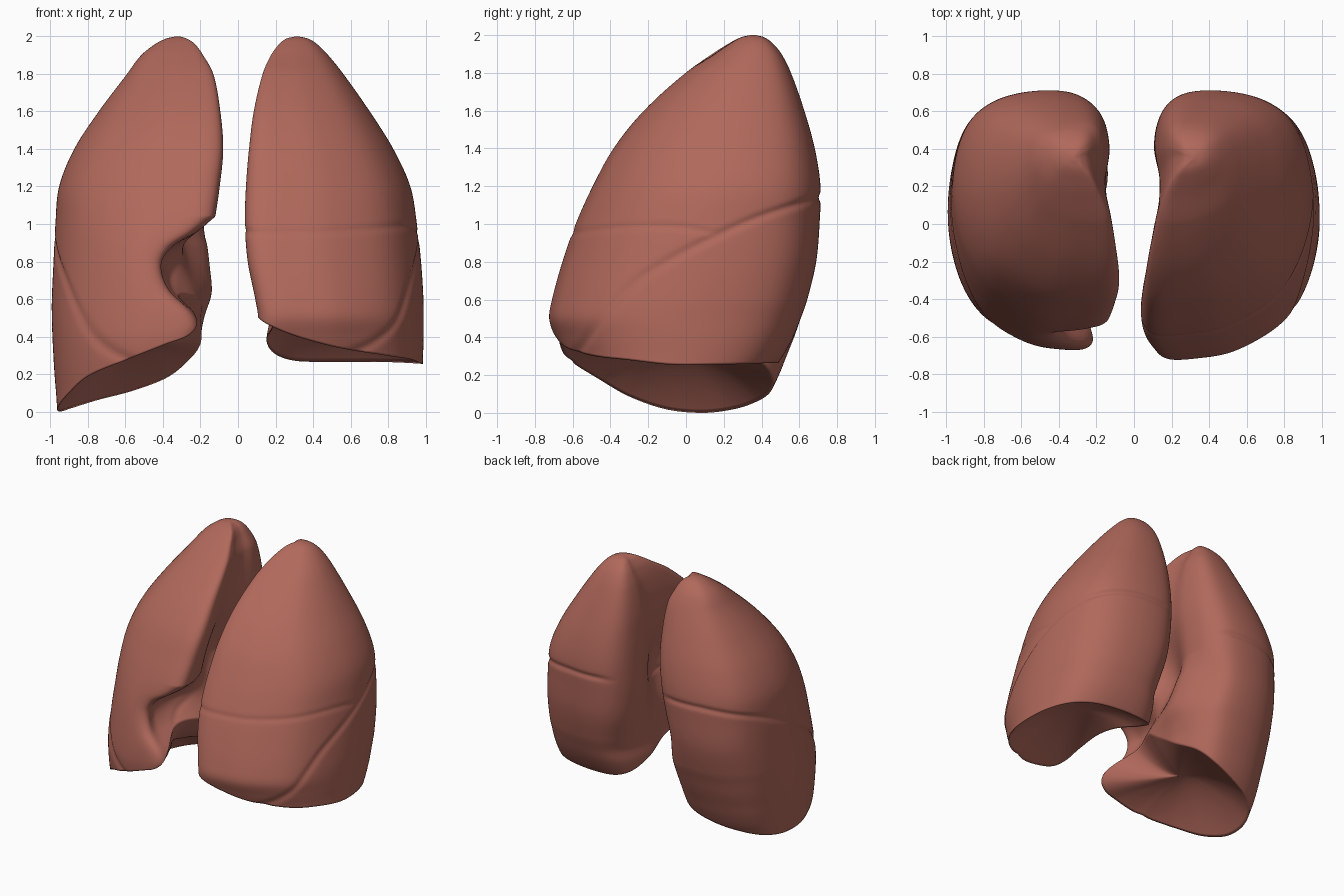
import bpy, bmesh, math

if "Cube" in bpy.data.objects:
    bpy.data.objects.remove(bpy.data.objects["Cube"])

SUB, RINGS, CAP = 10, 180, 30

tissue = bpy.data.materials.new("lung_tissue")
tissue.diffuse_color = (0.44, 0.14, 0.105, 1)
tissue.use_nodes = True
tissue.node_tree.nodes["Principled BSDF"].inputs["Base Color"].default_value = tissue.diffuse_color

# Levels: z, medial x, lateral x, front y, back y (both lungs drawn on +x)
LEVELS_R = [
    (0.20, .08, .98, -.62, .44), (0.30, .085, .983, -.65, .51), (0.40, .09, .986, -.69, .565),
    (0.50, .105, .986, -.72, .605), (0.60, .09, .985, -.705, .64), (0.80, .05, .972, -.65, .687),
    (1.00, .035, .95, -.58, .705), (1.20, .04, .915, -.49, .71), (1.40, .055, .825, -.38, .68),
    (1.60, .08, .70, -.22, .625), (1.80, .13, .56, .00, .555), (1.90, .175, .48, .15, .505),
    (1.96, .22, .42, .24, .455), (1.99, .26, .37, .295, .41), (2.00, .305, .325, .34, .37)]
LEVELS_L = [
    (0.00, .20, .96, -.60, .37), (0.10, .19, .967, -.62, .44), (0.20, .18, .975, -.645, .49),
    (0.30, .165, .981, -.665, .53), (0.40, .155, .986, -.675, .57), (0.50, .14, .989, -.67, .605),
    (0.60, .135, .989, -.655, .64), (0.80, .155, .98, -.61, .687), (1.00, .125, .97, -.56, .705),
    (1.20, .095, .95, -.48, .71), (1.40, .075, .87, -.38, .68), (1.60, .09, .74, -.22, .625),
    (1.80, .13, .59, .00, .555), (1.90, .185, .515, .14, .505), (1.96, .23, .44, .235, .455),
    (1.99, .275, .38, .295, .41), (2.00, .31, .335, .34, .37)]

# Normalised cross-section: front -> lateral -> back -> medial
SECTION = [(.25, .002), (.50, .035), (.775, .145), (.925, .295), (1, .5), (.985, .71), (.895, .87),
           (.725, .962), (.48, 1), (.25, .985), (.12, .90), (.07, .74), (.09, .56), (.07, .38),
           (.02, .19), (.005, .06), (.075, .003)]
# Same section with the front inner corner scooped out for the heart
NOTCHED = SECTION[:]
NOTCHED[0], NOTCHED[1] = (.39, .015), (.54, .04)
NOTCHED[11:] = [(-.02, .73), (-.02, .58), (.10, .43), (.27, .28), (.33, .14), (.31, .045)]
NOTCH = [(.2, .3), (.38, .25), (.45, .2), (.53, .35), (.65, .85), (.78, 1), (.87, .8), (.95, .35), (1.04, 0)]

# Height of the lower rim at each section point
RIM_R = [.40, .34, .30, .28, .255, .255, .26, .265, .265, .27, .31, .38, .45, .50, .52, .50, .46]
RIM_L = [.355, .28, .19, .09, .02, 0, .02, .06, .11, .18, .27, .37, .50, .61, .62, .52, .41]

# Fissure lines on the outer surface, as z over y
OBLIQUE = [(-.7, .2), (-.58, .32), (-.4, .56), (-.2, .74), (.3, 1.0), (.7, 1.14)]
HORIZONTAL = [(-.7, .94), (-.3, .985), (0, .98), (.25, .92)]


def interp(table, t):
    """Smooth interpolation of table rows keyed by their first entry."""
    if t <= table[0][0]:
        return table[0][1:]
    if t >= table[-1][0]:
        return table[-1][1:]
    i = next(k for k in range(len(table) - 1) if t <= table[k + 1][0])
    a, b = table[i], table[i + 1]
    p, n = table[max(i - 1, 0)], table[min(i + 2, len(table) - 1)]
    h = b[0] - a[0]
    u = (t - a[0]) / h
    out = []
    for k in range(1, len(a)):
        ma = (b[k] - p[k]) / (b[0] - p[0]) * h
        mb = (n[k] - a[k]) / (n[0] - a[0]) * h
        out.append((2*u**3 - 3*u*u + 1)*a[k] + (u**3 - 2*u*u + u)*ma
                   + (3*u*u - 2*u**3)*b[k] + (u**3 - u*u)*mb)
    return out


def closed_spline(points):
    """Closed Catmull-Rom curve, SUB samples per span."""
    n, out = len(points), []
    for i in range(n):
        q = [points[(i + k) % n] for k in (-1, 0, 1, 2)]
        for s in range(SUB):
            u = s / SUB
            out.append([.5*(2*b + (c - a)*u + (2*a - 5*b + 4*c - d)*u*u + (3*b - a - 3*c + d)*u**3)
                        for a, b, c, d in zip(*q)])
    return out


def groove(line, y, z, depth):
    f = interp(line, y)[0]
    slope = (interp(line, y + .01)[0] - interp(line, y - .01)[0]) / .02
    d = (z - f) / math.sqrt(1 + slope*slope)
    return depth * math.exp(-(d / .02)**2)


def build_lung(name, side, levels, rim, dome, curl, notch, horizontal):
    plain, cut = closed_spline(SECTION), closed_spline(NOTCHED)
    rim_z = [max(r[0], 0) for r in closed_spline([(r,) for r in rim])]
    n = len(plain)

    def surface(j, z):
        x0, x1, y0, y1 = interp(levels, z)
        w = interp(NOTCH, z)[0] if notch else 0
        nx = plain[j][0]*(1 - w) + cut[j][0]*w
        ny = plain[j][1]*(1 - w) + cut[j][1]*w
        x, y = x0 + nx*(x1 - x0), y0 + ny*(y1 - y0)
        # lobe fissures
        g = groove(OBLIQUE, y, z, .012) * min(1, max(0, (nx - .15) / .15))
        if horizontal:
            g = max(g, groove(HORIZONTAL, y, z, .006) * min(1, max(0, (.25 - y) / .1)))
        dx, dy = (x0 + x1)/2 - x, (y0 + y1)/2 - y
        length = math.hypot(dx, dy) or 1
        x, y = x + g*dx/length, y + g*dy/length
        # hollow on the inner face where the airway enters
        x += .17 * math.exp(-((y - .06)/.2)**2 - ((z - 1.05)/.32)**2) * max(0, 1 - nx/.4)
        return x, y, z

    # outer wall from rim to apex
    rings = []
    for i in range(RINGS + 1):
        t = 1 - (1 - i/RINGS)**1.3
        rings.append([surface(j, rim_z[j] + t*(2 - rim_z[j])) for j in range(n)])
    # hollow underside
    edge = rings[0]
    cx = sum(p[0] for p in edge) / n
    cy = sum(p[1] for p in edge) / n
    for i in range(1, CAP):
        s = 1 - i/CAP
        rings.insert(0, [(cx + (x - cx)*s, cy + (y - cy)*s, dome + (z - dome)*s**curl)
                         for x, y, z in edge])

    bm = bmesh.new()
    vs = [[bm.verts.new((side*x, y, z)) for x, y, z in ring] for ring in rings]
    for a, b in zip(vs, vs[1:]):
        for j in range(n):
            k = (j + 1) % n
            bm.faces.new((a[j], a[k], b[k], b[j]))
    # close the underside centre and the apex
    apex = (sum(v.co.x for v in vs[-1])/n, sum(v.co.y for v in vs[-1])/n, 2.0)
    for ring, tip in ((vs[0], (side*cx, cy, dome)), (vs[-1], apex)):
        c = bm.verts.new(tip)
        for j in range(n):
            bm.faces.new((ring[j], ring[(j + 1) % n], c))
    bmesh.ops.recalc_face_normals(bm, faces=bm.faces)
    for f in bm.faces:
        f.smooth = True
    mesh = bpy.data.meshes.new(name)
    bm.to_mesh(mesh)
    bm.free()
    mesh.materials.append(tissue)
    ob = bpy.data.objects.new(name, mesh)
    bpy.context.collection.objects.link(ob)


build_lung("three_lobed_lung", 1, LEVELS_R, RIM_R, .55, 2.2, False, True)
build_lung("notched_lung", -1, LEVELS_L, RIM_L, .36, 1.7, True, False)
